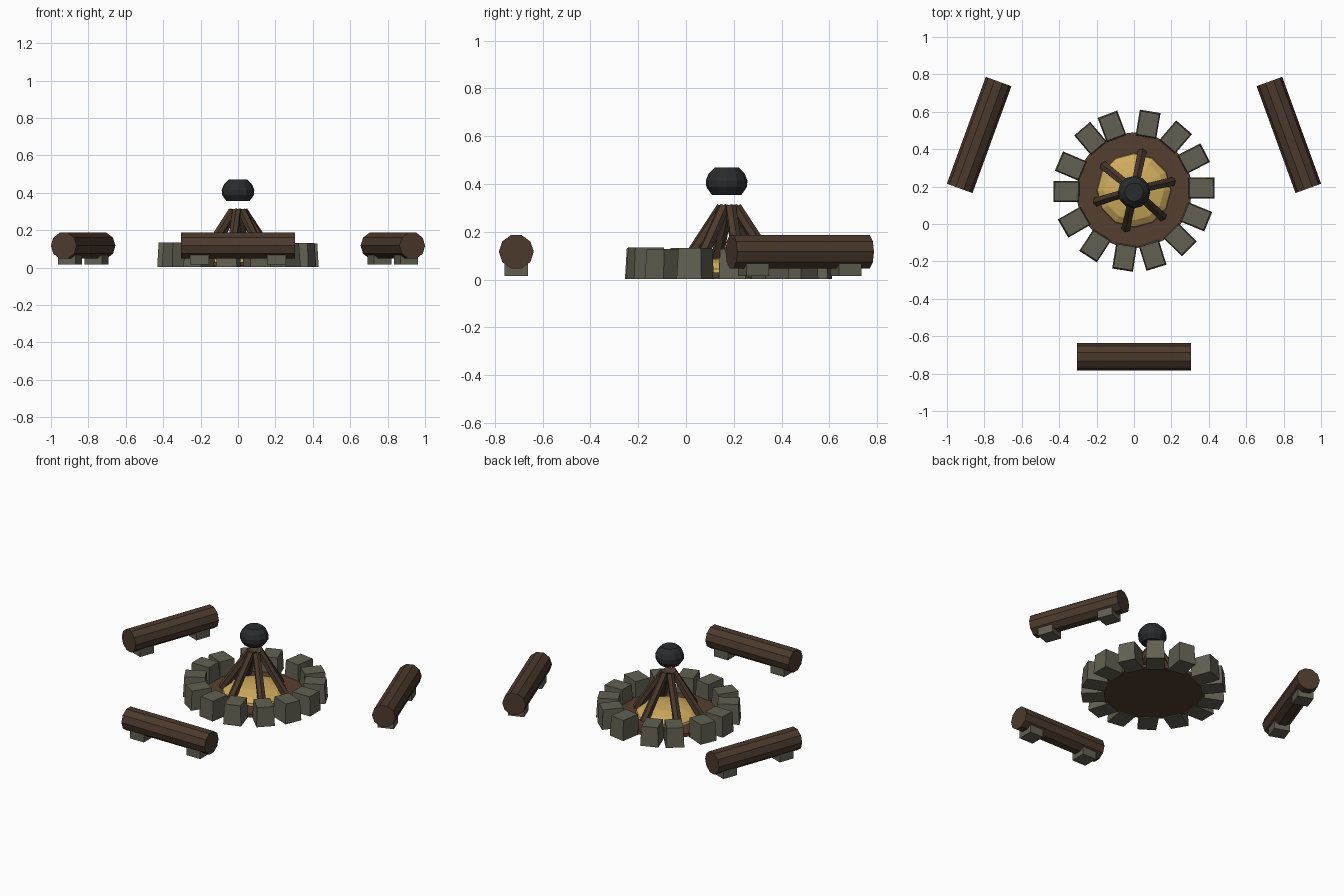
import bpy, bmesh, math, random
from mathutils import Vector, Matrix

if "Cube" in bpy.data.objects:
    bpy.data.objects.remove(bpy.data.objects["Cube"])

random.seed(4)
PIT = Vector((0, 0.18, 0))


def mat(name, r, g, b):
    m = bpy.data.materials.new(name)
    m.diffuse_color = [(c / 255 / 12.92 if c < 11 else ((c / 255 + .055) / 1.055) ** 2.4)
                       for c in (r, g, b)] + [1]
    m.use_nodes = True
    m.node_tree.nodes["Principled BSDF"].inputs["Base Color"].default_value = m.diffuse_color
    return m


WOOD = mat("dark wood", 76, 58, 45)
EARTH = mat("brown earth", 84, 62, 46)
STONE = mat("grey stone", 98, 96, 82)
GOLD = mat("golden embers", 208, 172, 94)
IRON = mat("black iron", 42, 43, 45)


def finish(name, bm, material):
    bmesh.ops.recalc_face_normals(bm, faces=bm.faces)
    me = bpy.data.meshes.new(name)
    bm.to_mesh(me)
    bm.free()
    me.materials.append(material)
    ob = bpy.data.objects.new(name, me)
    bpy.context.collection.objects.link(ob)
    return ob


def rod(name, a, b, r1, r2, sides, material, spin=0.0):
    """Capped cylinder between two points."""
    a, b = Vector(a), Vector(b)
    d = b - a
    bm = bmesh.new()
    bmesh.ops.create_cone(bm, cap_ends=True, segments=sides, radius1=r1, radius2=r2, depth=d.length)
    m = Matrix.Translation((a + b) / 2) @ d.to_track_quat('Z', 'Y').to_matrix().to_4x4()
    bm.transform(m @ Matrix.Rotation(spin, 4, 'Z'))
    return finish(name, bm, material)


def box(name, size, matrix, material, taper=1.0):
    """Box standing on its origin, narrowed towards the top."""
    bm = bmesh.new()
    bmesh.ops.create_cube(bm, size=1)
    for v in bm.verts:
        k = taper if v.co.z > 0 else 1
        v.co = (v.co.x * size[0] * k, v.co.y * size[1] * k, (v.co.z + .5) * size[2])
    bm.transform(matrix)
    return finish(name, bm, material)


def lathe(name, profile, sides, center, material):
    """Turned solid from (radius, z) points, capped at both ends."""
    bm = bmesh.new()
    rings = []
    for r, z in profile:
        rings.append([bm.verts.new(center + Vector((r * math.cos(t), r * math.sin(t), z)))
                      for t in (2 * math.pi * i / sides for i in range(sides))])
    for lo, hi in zip(rings, rings[1:]):
        for i in range(sides):
            j = (i + 1) % sides
            bm.faces.new((lo[i], lo[j], hi[j], hi[i]))
    bm.faces.new(rings[0])
    bm.faces.new(rings[-1])
    return finish(name, bm, material)


# Fire bed and ember mound
lathe("fire_bed", [(.31, .008), (.31, .03)], 24, PIT, EARTH)
lathe("ember_mound", [(.2, .025), (.195, .045), (.16, .07), (.09, .087), (.02, .092)], 12, PIT, GOLD)

# Ring of stones, slightly uneven
for i, deg in enumerate((2, 28, 52, 78, 109, 130, 159, 181, 208, 235, 262, 286, 313, 337)):
    m = (Matrix.Translation(PIT) @ Matrix.Rotation(math.radians(deg), 4, 'Z')
         @ Matrix.Translation((.361, 0, .002))
         @ Matrix.Rotation(math.radians(random.uniform(-3, 3)), 4, 'Z'))
    box(f"ring_stone_{i + 1}", (.14, .112, .13 + random.uniform(-.005, .003)), m, STONE, .9)

# Leaning firewood sticks
for i, deg in enumerate((13, 78, 141, 197, 258, 317)):
    t = math.radians(deg)
    u = Vector((math.cos(t), math.sin(t), 0))
    rod(f"firewood_{i + 1}", PIT + u * .205 + Vector((0, 0, .035)),
        PIT + u * .03 + Vector((0, 0, .303)), .027, .024, 6, WOOD)

# Pot above the fire
lathe("cooking_pot", [(.062, .355), (.085, .388), (.087, .415), (.075, .445), (.05, .47)],
      12, PIT - Vector((0, .01, 0)), IRON)

# Log benches on stone feet
for name, x, y, deg in (("front", 0, -.71, 0), ("right", .828, .476, -70), ("left", -.828, .476, 70)):
    base = Matrix.Translation((x, y, 0)) @ Matrix.Rotation(math.radians(deg), 4, 'Z')
    rod(f"{name}_bench_log", base @ Vector((-.304, 0, .117)), base @ Vector((.304, 0, .117)),
        .073, .073, 10, WOOD, math.pi / 2)
    for side in (-1, 1):
        box(f"{name}_bench_foot_{'left' if side < 0 else 'right'}", (.1, .1, .055),
            base @ Matrix.Translation((side * .206, 0, .016)), STONE)
